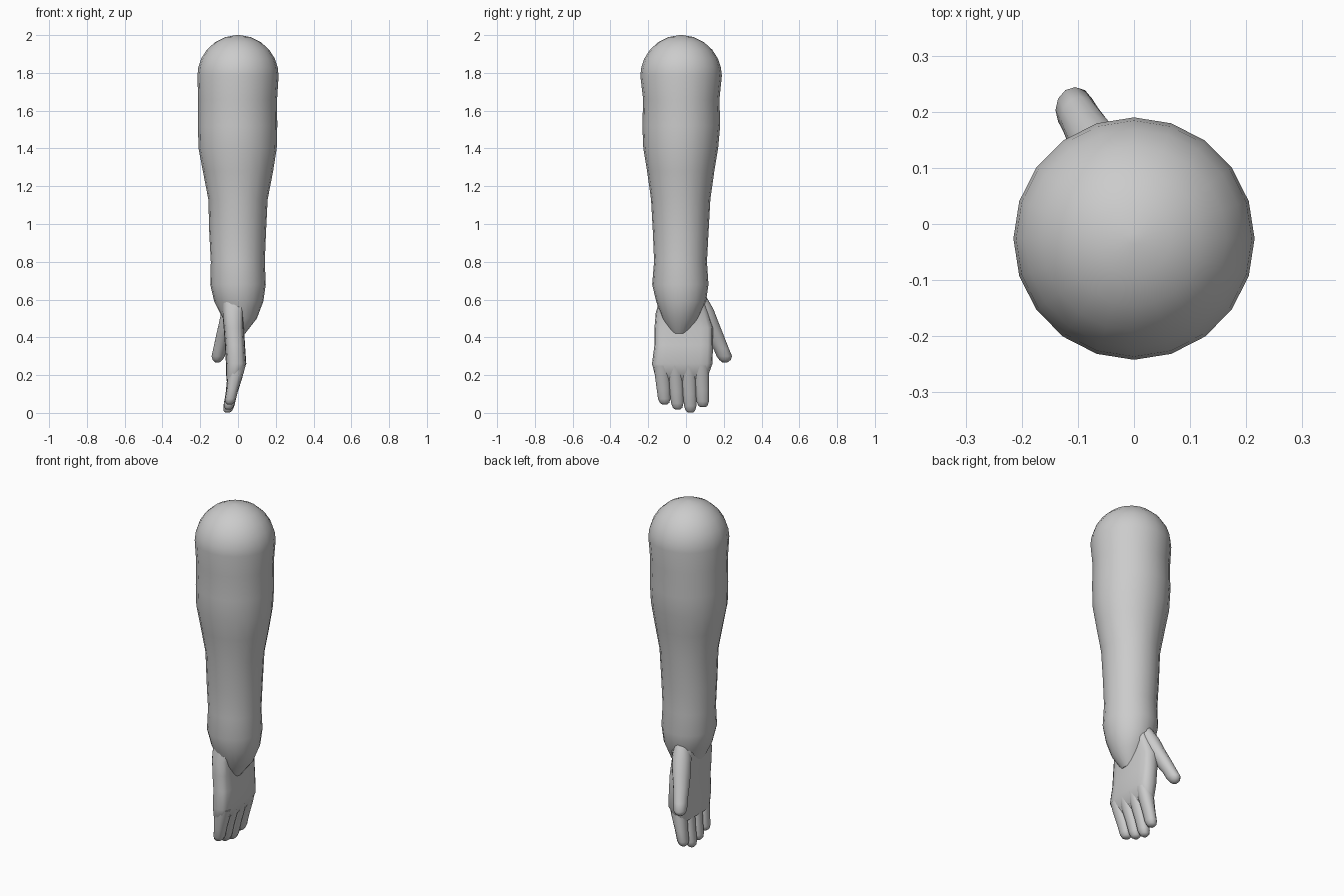
import bpy, bmesh, math


def loft(name, rings, sides=16, power=1.0, phase=0.0):
    """Skin horizontal super-ellipse rings: (cx, cy, z, rx, ry), top to bottom."""
    bm = bmesh.new()
    loops = []
    for cx, cy, z, rx, ry in rings:
        loop = []
        for i in range(sides):
            a = 2 * math.pi * i / sides + phase
            c, s = math.cos(a), math.sin(a)
            loop.append(bm.verts.new((cx + rx * math.copysign(abs(c) ** power, c),
                                      cy + ry * math.copysign(abs(s) ** power, s), z)))
        loops.append(loop)
    for a, b in zip(loops, loops[1:]):
        for i in range(sides):
            j = (i + 1) % sides
            bm.faces.new((a[i], b[i], b[j], a[j]))
    bm.faces.new(loops[0])
    bm.faces.new(loops[-1][::-1])
    bmesh.ops.recalc_face_normals(bm, faces=bm.faces)
    mesh = bpy.data.meshes.new(name)
    bm.to_mesh(mesh)
    bm.free()
    obj = bpy.data.objects.new(name, mesh)
    bpy.context.collection.objects.link(obj)
    bpy.ops.object.select_all(action='DESELECT')
    obj.select_set(True)
    bpy.context.view_layer.objects.active = obj
    bpy.ops.object.shade_smooth_by_angle(angle=math.radians(50))
    return obj


# Forearm: rounded elbow cap, then muscle swell tapering into the wrist
dome = []
for deg in (87, 72, 56, 40, 25, 12):
    r = 0.215 * math.cos(math.radians(deg))
    dome.append((0, -0.026, 1.785 + 0.215 * math.sin(math.radians(deg)), r, r))
loft("forearm", dome + [
    (0, -0.026, 1.785, 0.215, 0.216),
    (-0.002, -0.025, 1.66, 0.209, 0.202),
    (-0.002, -0.025, 1.52, 0.210, 0.206),
    (-0.002, -0.028, 1.40, 0.207, 0.198),
    (0, -0.028, 1.28, 0.186, 0.178),
    (0, -0.028, 1.13, 0.157, 0.157),
    (-0.002, -0.028, 0.95, 0.150, 0.147),
    (-0.001, -0.029, 0.80, 0.143, 0.140),
    (0, -0.030, 0.68, 0.147, 0.149),
    (0.004, -0.026, 0.59, 0.130, 0.132),
    (0.010, -0.030, 0.50, 0.090, 0.095),
    (-0.010, -0.035, 0.42, 0.048, 0.045),
], sides=20)

# Palm: flat slab with the knuckles at the bottom
loft("palm", [
    (-0.015, -0.025, 0.62, 0.075, 0.110),
    (-0.025, -0.020, 0.53, 0.058, 0.140),
    (-0.022, -0.012, 0.45, 0.054, 0.155),
    (-0.016, -0.012, 0.36, 0.053, 0.155),
    (-0.010, -0.020, 0.26, 0.054, 0.160),
    (-0.020, -0.023, 0.205, 0.043, 0.143),
    (-0.030, -0.023, 0.17, 0.030, 0.130),
], sides=16, power=0.55)

# Four fingers curling towards -x: (knuckle y, tip y, tip z)
for name, y0, y1, tip in (("little_finger", -0.130, -0.113, 0.045),
                          ("ring_finger", -0.060, -0.044, 0.018),
                          ("middle_finger", 0.012, 0.024, 0.002),
                          ("index_finger", 0.080, 0.090, 0.030)):
    def at(t, rx, ry):
        z = 0.25 + (tip - 0.25) * t
        return (-0.056 + 0.24 * z - 0.008 * (1 - t), y0 + (y1 - y0) * t, z, rx, ry)
    loft(name, [at(0, 0.044, 0.040), at(0.25, 0.040, 0.041), at(0.6, 0.031, 0.037),
                at(0.86, 0.029, 0.034), at(0.96, 0.023, 0.026), at(1, 0.012, 0.014)],
         sides=10, power=0.85)

# Thumb angled out to the back left
loft("thumb", [
    (-0.020, 0.060, 0.62, 0.040, 0.045),
    (-0.035, 0.090, 0.55, 0.050, 0.055),
    (-0.052, 0.115, 0.48, 0.048, 0.057),
    (-0.075, 0.150, 0.41, 0.041, 0.050),
    (-0.095, 0.186, 0.34, 0.036, 0.041),
    (-0.105, 0.203, 0.30, 0.035, 0.041),
    (-0.108, 0.207, 0.28, 0.026, 0.030),
    (-0.109, 0.206, 0.268, 0.012, 0.014),
], sides=12)
